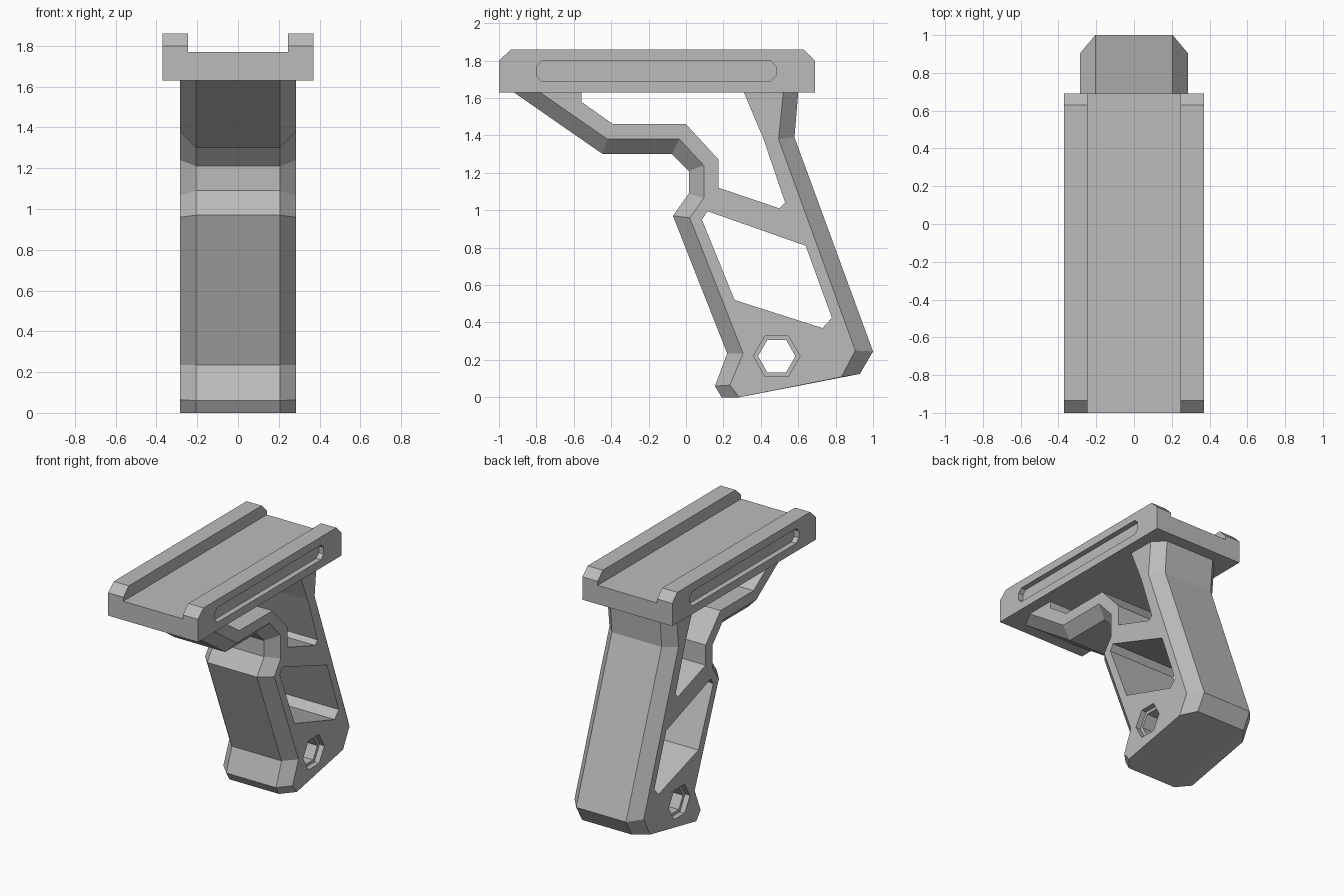
import bpy
import bmesh
from math import cos, sin, pi

cube = bpy.data.objects.get("Cube")
if cube:
    bpy.data.objects.remove(cube, do_unlink=True)

grey = bpy.data.materials.new("matte grey")
grey.use_nodes = True
colour = (0.5, 0.5, 0.5, 1)
grey.diffuse_color = colour
grey.node_tree.nodes["Principled BSDF"].inputs["Base Color"].default_value = colour


def loft(name, sections):
    """Solid through (x, side profile) sections; profiles are lists of (y, z)."""
    bm = bmesh.new()
    rings = [[bm.verts.new((x, y, z)) for y, z in prof] for x, prof in sections]
    n = len(rings[0])
    for a, b in zip(rings, rings[1:]):
        for i in range(n):
            j = (i + 1) % n
            bm.faces.new((a[i], a[j], b[j], b[i]))
    bm.faces.new(rings[0][::-1])
    bm.faces.new(rings[-1])
    bmesh.ops.recalc_face_normals(bm, faces=bm.faces)
    mesh = bpy.data.meshes.new(name)
    bm.to_mesh(mesh)
    bm.free()
    mesh.materials.append(grey)
    obj = bpy.data.objects.new(name, mesh)
    bpy.context.collection.objects.link(obj)
    return obj


def cut(obj, profile, x0, x1):
    """Remove a prism with the given side profile between x0 and x1."""
    cutter = loft("cutter", [(x0, profile), (x1, profile)])
    cutter.hide_render = True
    mod = obj.modifiers.new("cut", "BOOLEAN")
    mod.operation = "DIFFERENCE"
    mod.solver = "EXACT"
    mod.object = cutter
    bpy.context.view_layer.objects.active = obj
    bpy.ops.object.modifier_apply(modifier=mod.name)
    bpy.data.objects.remove(cutter, do_unlink=True)


def rect(y0, y1, z0, z1):
    return [(y0, z0), (y1, z0), (y1, z1), (y0, z1)]


def hexagon(r):
    return [(0.485 + r * cos(i * pi / 3), 0.22 + r * sin(i * pi / 3)) for i in range(6)]


# Grip: broad centre outline, narrower outline on the flat sides
UNDER = 1.63
centre = [(-0.92, UNDER), (-0.445, 1.30), (-0.035, 1.30), (0.015, 1.21), (0.015, 1.09),
          (-0.07, 0.97), (0.22, 0.235), (0.155, 0.06), (0.19, 0), (0.93, 0.125),
          (1.0, 0.245), (0.58, 1.39), (0.60, UNDER)]
side = [(-0.78, UNDER), (-0.42, 1.38), (-0.035, 1.38), (0.095, 1.24), (0.095, 1.065),
        (0.02, 0.96), (0.305, 0.235), (0.235, 0.065), (0.285, 0), (0.83, 0.108),
        (0.905, 0.25), (0.495, 1.38), (0.52, UNDER)]
# shared corner of the front step sits further forward on the centre outline
centre[2] = (-0.075, 1.30)
W, C = 0.285, 0.205
grip = loft("grip", [(-W, side), (-C, centre), (C, centre), (W, side)])

# Openings through the grip
upper = [(-0.56, 1.7), (-0.56, 1.58), (-0.39, 1.46), (0.0, 1.46), (0.175, 1.27),
         (0.175, 1.12), (0.50, 1.01), (0.53, 1.04), (0.415, 1.38), (0.28, 1.7)]
lower = [(0.115, 0.995), (0.085, 0.95), (0.26, 0.52), (0.73, 0.37), (0.78, 0.425), (0.64, 0.81)]
for window in (upper, lower, hexagon(0.1)):
    cut(grip, window, -0.5, 0.5)
for s in (-1, 1):
    cut(grip, hexagon(0.125), s * (W - 0.04), s * 0.5)

# Mounting plate with chamfered ends, top channel and side slots
plate = loft("mounting_plate", [(x, [(-1, UNDER), (0.69, UNDER), (0.69, 1.80), (0.63, 1.86),
                                     (-0.935, 1.86), (-1, 1.80)]) for x in (-0.37, 0.37)])
cut(plate, rect(-1.2, 1.0, 1.77, 2.0), -0.245, 0.245)
slot = [(-0.77, 1.69), (0.45, 1.69), (0.48, 1.72), (0.48, 1.77),
        (0.45, 1.80), (-0.77, 1.80), (-0.80, 1.77), (-0.80, 1.72)]
for s in (-1, 1):
    cut(plate, slot, s * 0.33, s * 0.5)
